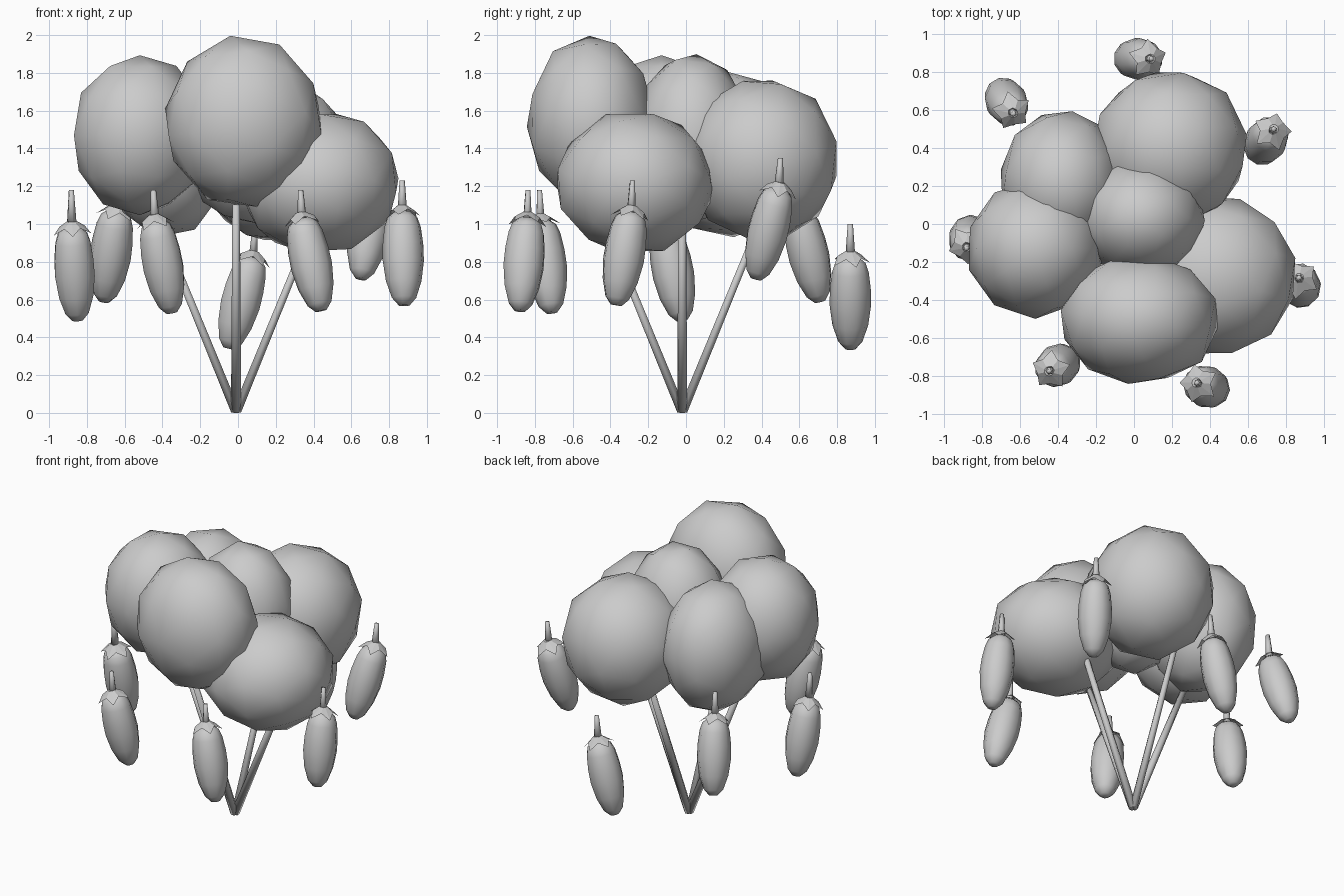
import bpy, bmesh, math, random
from mathutils import Vector, Matrix

if "Cube" in bpy.data.objects:
    bpy.data.objects.remove(bpy.data.objects["Cube"])

random.seed(4)


def finish(name, bm, matrix=Matrix.Identity(4), smooth=True):
    bmesh.ops.recalc_face_normals(bm, faces=bm.faces)
    mesh = bpy.data.meshes.new(name)
    bm.to_mesh(mesh)
    bm.free()
    for p in mesh.polygons:
        p.use_smooth = smooth
    ob = bpy.data.objects.new(name, mesh)
    bpy.context.collection.objects.link(ob)
    ob.matrix_world = matrix
    return ob


def axis_matrix(base, tip):
    """Local z runs from base towards tip."""
    d = Vector(tip) - Vector(base)
    return Matrix.Translation(base) @ d.to_track_quat('Z', 'Y').to_matrix().to_4x4()


def lathe(profile, sides):
    """Revolve (radius, height) points; the ends are closed."""
    bm = bmesh.new()
    rings = []
    for r, z in profile:
        rings.append([bm.verts.new((r * math.cos(2 * math.pi * i / sides),
                                    r * math.sin(2 * math.pi * i / sides), z))
                      for i in range(sides)])
    for a, b in zip(rings, rings[1:]):
        for i in range(sides):
            j = (i + 1) % sides
            bm.faces.new((a[i], a[j], b[j], b[i]))
    bm.faces.new(rings[0])
    bm.faces.new(rings[-1])
    return bm


# foliage clumps: centre, radii
clumps = [
    ((-0.52, -0.13, 1.47), (0.36, 0.36, 0.42)),
    ((0.03, -0.50, 1.54), (0.42, 0.34, 0.45)),
    ((0.43, -0.27, 1.22), (0.43, 0.42, 0.38)),
    ((0.19, 0.40, 1.34), (0.41, 0.41, 0.43)),
    ((-0.38, 0.22, 1.37), (0.33, 0.38, 0.44)),
    ((0.04, 0.03, 1.45), (0.34, 0.31, 0.45)),
]
for k, (c, r) in enumerate(clumps):
    bm = bmesh.new()
    bmesh.ops.create_icosphere(bm, subdivisions=2, radius=1.02)
    bmesh.ops.rotate(bm, verts=bm.verts, cent=(0, 0, 0),
                     matrix=Matrix.Rotation(k * 1.1, 3, Vector((1, 0.5, 0.7))))
    for v in bm.verts:
        v.co *= random.uniform(0.98, 1.01)
        v.co = Vector(v.co[i] * r[i] for i in range(3))
    finish(f"foliage_clump_{k + 1}", bm, Matrix.Translation(c))

# four branches spreading from one point on the ground
for k in range(4):
    a = k * math.pi / 2
    base = Vector((-0.01, -0.02, 0))
    tip = base + Vector((0.45 * math.cos(a), 0.45 * math.sin(a), 1.1))
    finish(f"branch_{k + 1}", lathe([(0.027, 0.01), (0.02, (tip - base).length)], 6),
           axis_matrix(base, tip))

# hanging fruits: shoulder point, bottom point
fruits = [
    ((-0.88, -0.12, 1.01), (-0.85, -0.02, 0.49)),
    ((-0.64, 0.59, 1.08), (-0.71, 0.71, 0.59)),
    ((-0.44, -0.77, 1.01), (-0.35, -0.71, 0.53)),
    ((0.34, -0.84, 1.01), (0.44, -0.88, 0.54)),
    ((0.87, -0.29, 1.06), (0.88, -0.37, 0.57)),
    ((0.73, 0.49, 1.18), (0.65, 0.37, 0.71)),
    ((0.08, 0.87, 0.83), (-0.05, 0.87, 0.34)),
]
BODY = [(0.03, 0.0), (0.065, 0.04), (0.095, 0.13), (0.11, 0.24),
        (0.108, 0.33), (0.097, 0.42), (0.08, 0.47), (0.045, 0.5)]


def calyx():
    """Drooping five-pointed cap."""
    bm = bmesh.new()
    n = 10
    inner, outer = [], []
    for i in range(n):
        a = 2 * math.pi * i / n
        r, z = (0.105, -0.03) if i % 2 == 0 else (0.07, 0.005)
        inner.append(bm.verts.new((0.025 * math.cos(a), 0.025 * math.sin(a), 0.035)))
        outer.append(bm.verts.new((r * math.cos(a), r * math.sin(a), z)))
    for i in range(n):
        j = (i + 1) % n
        bm.faces.new((inner[i], outer[i], outer[j], inner[j]))
    bm.faces.new(inner)
    return bm


for k, (top, bottom) in enumerate(fruits):
    along = axis_matrix(bottom, top)
    head = along @ Matrix.Translation((0, 0, 0.5))
    finish(f"fruit_{k + 1}", lathe(BODY, 10), along)
    finish(f"calyx_{k + 1}", calyx(), head, smooth=False)
    # stalk points more upright than the fruit
    up = Vector((0, 0, 1)) * 0.6 + (Vector(top) - Vector(bottom)).normalized() * 0.2
    finish(f"stalk_{k + 1}", lathe([(0.026, 0.0), (0.019, 0.1), (0.014, 0.17)], 6),
           axis_matrix(top, Vector(top) + up))
